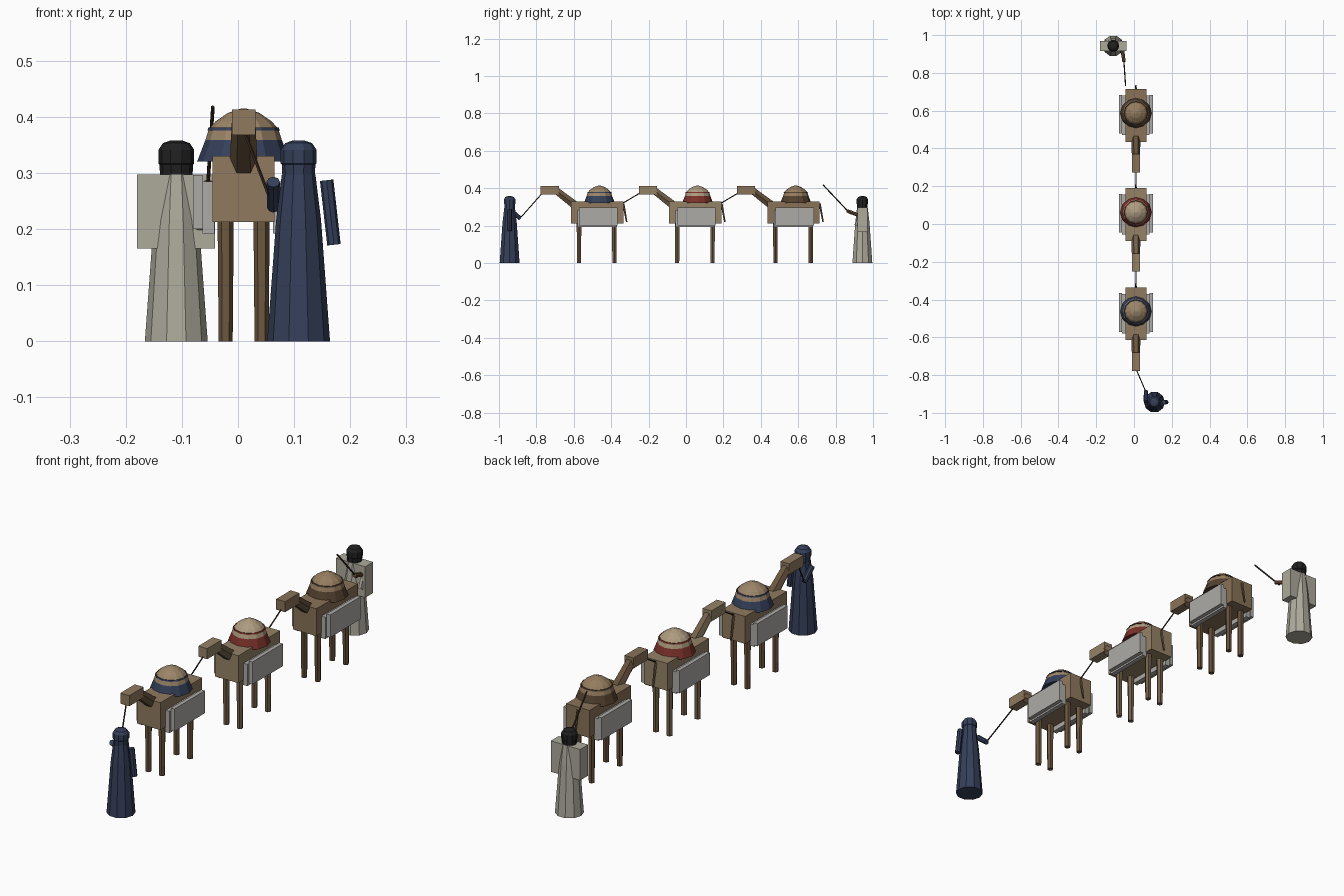
import bpy, math
from mathutils import Vector

if "Cube" in bpy.data.objects:
    bpy.data.objects.remove(bpy.data.objects["Cube"])


def mat(name, c):
    m = bpy.data.materials.new(name)
    m.diffuse_color = (*c, 1)
    m.use_nodes = True
    m.node_tree.nodes["Principled BSDF"].inputs["Base Color"].default_value = m.diffuse_color
    return m


NAVY = mat("navy_cloth", (.035, .05, .10))
CREAM = mat("cream_cloth", (.42, .40, .33))
BLACK = mat("black_cloth", (.015, .015, .016))
RED = mat("red_cloth", (.20, .03, .022))
BROWN = mat("brown_cloth", (.085, .052, .028))
ROPE = mat("rope", (.035, .02, .012))
SKIN = mat("skin", (.16, .075, .04))
CANVAS = mat("canvas", (.42, .41, .39))


def mesh(name, verts, faces, m):
    me = bpy.data.meshes.new(name)
    me.from_pydata(verts, [], faces)
    me.materials.append(m)
    ob = bpy.data.objects.new(name, me)
    bpy.context.collection.objects.link(ob)
    return ob


def box(name, x, y, z, m):
    v = [(a, b, c) for a in x for b in y for c in z]
    f = [(0, 1, 3, 2), (4, 6, 7, 5), (0, 4, 5, 1), (2, 3, 7, 6), (0, 2, 6, 4), (1, 5, 7, 3)]
    return mesh(name, v, f, m)


def lathe(name, profile, x, y, n, m, turn=0.0):
    """Spin (radius, z) points around a vertical axis, capped at both ends."""
    v, f = [], []
    for r, z in profile:
        for i in range(n):
            a = turn + 2 * math.pi * i / n
            v.append((x + r * math.cos(a), y + r * math.sin(a), z))
    for k in range(len(profile) - 1):
        for i in range(n):
            j = (i + 1) % n
            f.append((k * n + i, k * n + j, k * n + n + j, k * n + n + i))
    f.append(tuple(reversed(range(n))))
    f.append(tuple(range(len(v) - n, len(v))))
    return mesh(name, v, f, m)


def rod(name, a, b, r1, r2, n, m):
    """Tapered bar between two points."""
    a, b = Vector(a), Vector(b)
    ob = lathe(name, [(r1, 0), (r2, (b - a).length)], 0, 0, n, m)
    ob.location = a
    ob.rotation_mode = 'QUATERNION'
    ob.rotation_quaternion = (b - a).to_track_quat('Z', 'Y')
    return ob


def camel(y, coat, neck_m, hump_m, cloth, trim):
    cx = .01
    box("camel_body", (cx - .055, cx + .055), (y - .14, y + .14), (.213, .33), coat)
    # legs
    for sx in (-1, 1):
        for dy in (-.097, .092):
            lx = cx + sx * .032
            rod("camel_leg", (lx, y + dy, 0), (lx, y + dy, .225), .0125, .0145, 6, neck_m)
    # neck, head and tail
    rod("camel_neck", (cx, y - .09, .288), (cx, y - .225, .392), .026, .021, 6, neck_m)
    box("camel_head", (cx - .021, cx + .021), (y - .302, y - .205), (.368, .413), coat)
    rod("camel_tail", (cx, y + .14, .318), (cx, y + .158, .22), .006, .004, 5, neck_m)
    # load: cloth skirt, dome, thin trim band
    hy = y + .012
    lathe("saddle_cloth", [(.083, .32), (.068, .359)], cx, hy, 12, cloth)
    lathe("load_dome", [(.068, .359), (.062, .378), (.05, .392), (.028, .407), (.004, .415)],
          cx, hy, 12, hump_m)
    lathe("load_trim", [(.0645, .376), (.0625, .381)], cx, hy, 12, trim)
    # layered panniers on both flanks
    for s in (-1, 1):
        box("pannier_inner", sorted((cx + s * .052, cx + s * .073)),
            (y - .105, y + .105), (.192, .285), CANVAS)
        box("pannier_outer", sorted((cx + s * .073, cx + s * .09)),
            (y - .096, y + .109), (.2, .296), CANVAS)


coats = [(.28, .195, .115), (.30, .225, .135), (.25, .17, .095)]
necks = [(.15, .095, .05), (.17, .12, .07), (.13, .08, .042)]
loads = [(.33, .235, .14), (.42, .33, .215), (.30, .205, .115)]
cloths = [NAVY, RED, BROWN]
for i in range(3):
    cy = -.475 + .525 * i
    camel(cy, mat("coat", coats[i]), mat("leg_coat", necks[i]), mat("load", loads[i]),
          cloths[i], cloths[i])
    # lead rope to the next camel
    if i < 2:
        rod("lead_rope", (.01, cy + .14, .322), (.01, cy + .228, .374), .003, .003, 5, ROPE)


def person(x, y, robe, wrap):
    t = 0
    lathe("robe", [(.056, 0), (.040, .216), (.030, .297)], x, y, 10, robe, t)
    lathe("head_wrap", [(.029, .295), (.030, .315), (.032, .317), (.032, .341),
                        (.024, .353), (.010, .358)], x, y, 10, wrap, t)


# leader at the front with rope to the first camel
person(.108, -.943, NAVY, NAVY)
rod("leader_hanging_arm", (.158, -.943, .287), (.171, -.943, .172), .012, .012, 8, NAVY)
rod("leader_rope_arm", (.063, -.94, .284), (.063, -.885, .238), .012, .011, 8, NAVY)
rod("leader_rope", (.063, -.888, .238), (.012, -.77, .372), .003, .003, 5, ROPE)

# herder at the back with cape and stick
person(-.11, .943, CREAM, BLACK)
box("cape", (-.18, -.041), (.916, .970), (.165, .297), CREAM)
rod("herder_hanging_arm", (-.16, .943, .287), (-.168, .943, .172), .012, .012, 8, CREAM)
rod("herder_sleeve", (-.062, .943, .29), (-.062, .912, .20), .012, .012, 8, CREAM)
rod("herder_hand", (-.062, .925, .255), (-.053, .86, .28), .010, .009, 8, SKIN)
rod("herder_stick", (-.055, .88, .262), (-.045, .733, .418), .0035, .0035, 5, ROPE)
